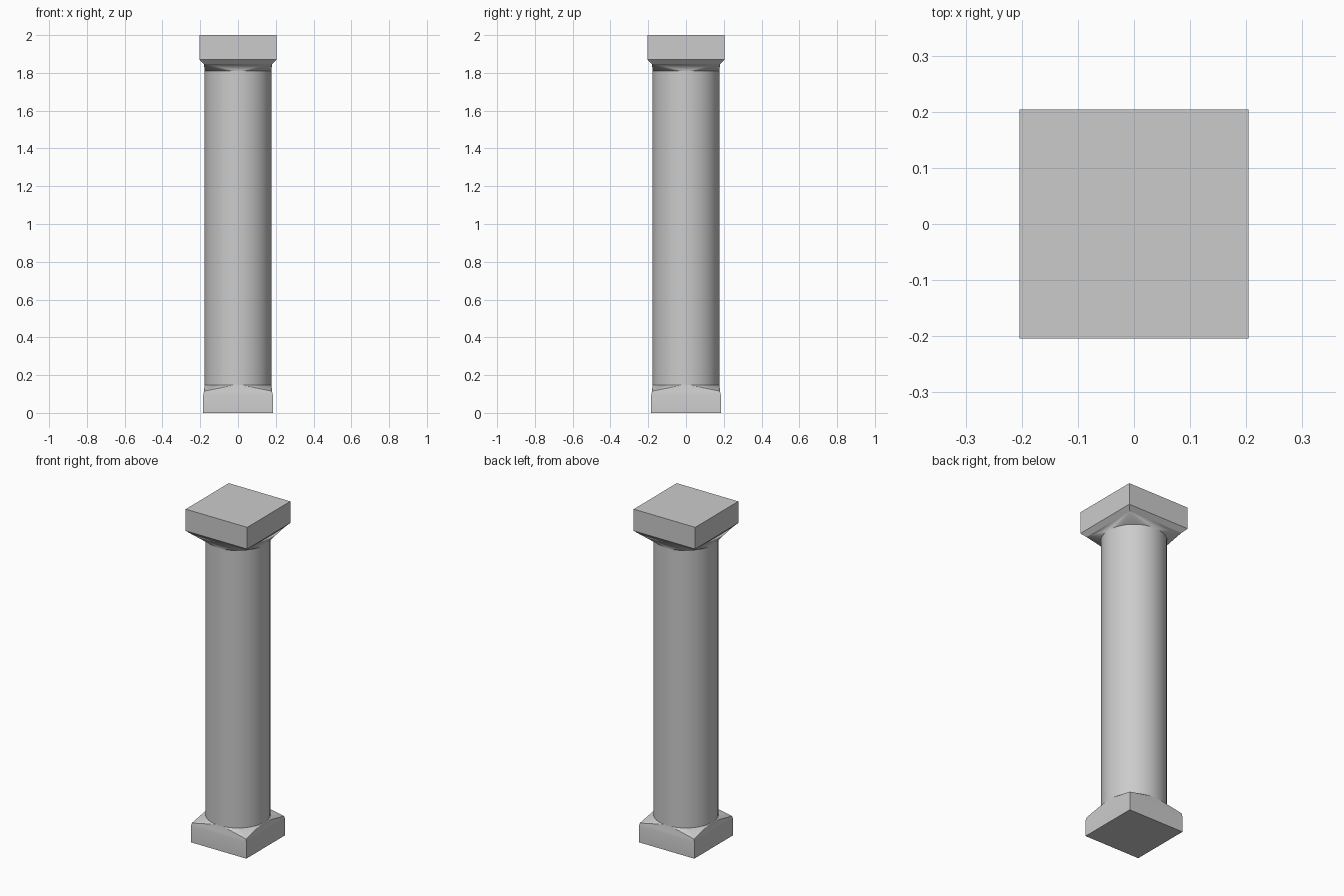
import bpy, bmesh
from math import cos, sin, pi

if "Cube" in bpy.data.objects:
    bpy.data.objects.remove(bpy.data.objects["Cube"])

SEGS = 48      # sides of the shaft
R = 0.177      # shaft radius


def make_object(name, bm):
    bmesh.ops.recalc_face_normals(bm, faces=bm.faces[:])
    mesh = bpy.data.meshes.new(name)
    bm.to_mesh(mesh)
    bm.free()
    obj = bpy.data.objects.new(name, mesh)
    bpy.context.collection.objects.link(obj)
    return obj


def square_to_round(name, profile, z_round):
    """Stacked squares (half width, z), then a blend from square to circle."""
    bm = bmesh.new()
    rings = []
    for h, z in profile:
        rings.append([bm.verts.new((h * sx, h * sy, z))
                      for sx, sy in ((1, 1), (-1, 1), (-1, -1), (1, -1))])
    bm.faces.new(rings[0])
    for a, b in zip(rings, rings[1:]):
        for i in range(4):
            j = (i + 1) % 4
            bm.faces.new((a[i], a[j], b[j], b[i]))
    circle = [bm.verts.new((R * cos(2 * pi * i / SEGS), R * sin(2 * pi * i / SEGS), z_round))
              for i in range(SEGS)]
    q = SEGS // 4
    last = rings[-1]
    for c in range(4):
        # fan from each corner to its quarter of the circle
        for i in range(c * q, (c + 1) * q):
            bm.faces.new((last[c], circle[i], circle[(i + 1) % SEGS]))
        # flat triangle on each side
        bm.faces.new((last[c], last[(c + 1) % 4], circle[((c + 1) * q) % SEGS]))
    bm.faces.new(circle)
    return make_object(name, bm)


# square foot and square capital, each blending into the round shaft
base = square_to_round("base", [(0.184, 0), (0.184, 0.095), (0.18, 0.115)], 0.147)
capital = square_to_round("capital", [(0.204, 2.0), (0.204, 1.87), (0.18, 1.846)], 1.81)

# round shaft
bm = bmesh.new()
bmesh.ops.create_cone(bm, cap_ends=True, segments=SEGS, radius1=R, radius2=R, depth=1.81 - 0.147)
bmesh.ops.translate(bm, verts=bm.verts[:], vec=(0, 0, (1.81 + 0.147) / 2))
shaft = make_object("shaft", bm)

for obj in (base, capital, shaft):
    obj.select_set(True)
bpy.context.view_layer.objects.active = shaft
bpy.ops.object.shade_smooth_by_angle(angle=0.4)
